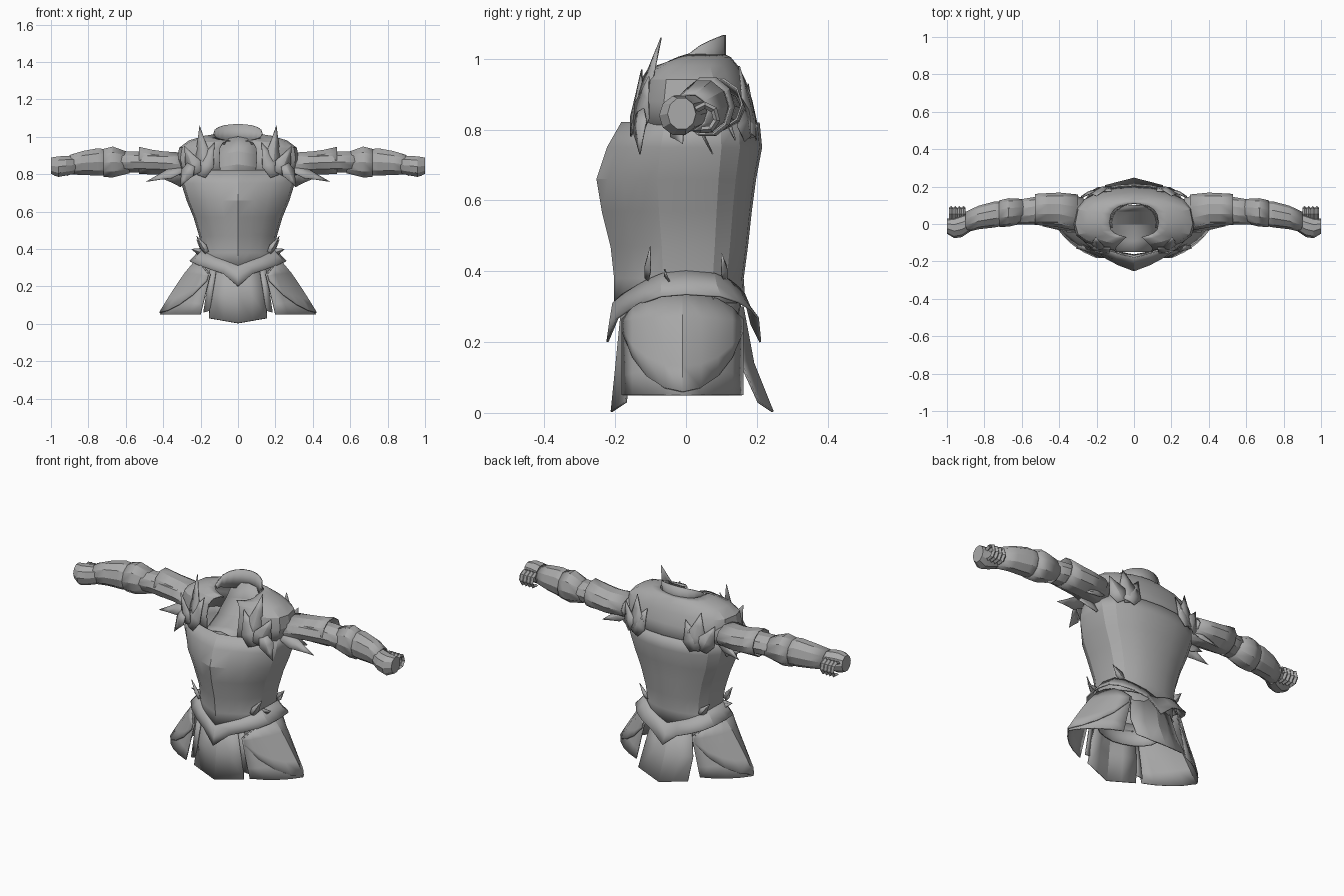
import bpy, bmesh
from math import sin, cos, pi, radians
from mathutils import Vector

cube = bpy.data.objects.get("Cube")
if cube:
    bpy.data.objects.remove(cube, do_unlink=True)

steel = bpy.data.materials.new("plain grey steel")
steel.use_nodes = True
GREY = (0.40, 0.40, 0.40, 1)
steel.diffuse_color = GREY
steel.node_tree.nodes["Principled BSDF"].inputs["Base Color"].default_value = GREY


def surface(name, rows, closed=False, caps=(False, False), mirror=False,
            thin=0.006, angle=22, cut=None):
    """Skin a list of equally long point rows."""
    bm = bmesh.new()
    grid = [[bm.verts.new(p) for p in row] for row in rows]
    n = len(rows[0])
    for a, b in zip(grid, grid[1:]):
        for i in range(n if closed else n - 1):
            j = (i + 1) % n
            bm.faces.new((a[i], a[j], b[j], b[i]))
    for flag, row in zip(caps, (grid[0], grid[-1])):
        if flag:
            bm.faces.new(row)
    if cut:
        gone = [f for f in bm.faces if cut(f.calc_center_median())]
        bmesh.ops.delete(bm, geom=gone, context='FACES')
    bmesh.ops.remove_doubles(bm, verts=bm.verts, dist=0.0005)
    bmesh.ops.recalc_face_normals(bm, faces=bm.faces)
    me = bpy.data.meshes.new(name)
    bm.to_mesh(me)
    bm.free()
    ob = bpy.data.objects.new(name, me)
    bpy.context.collection.objects.link(ob)
    me.materials.append(steel)
    bpy.ops.object.select_all(action='DESELECT')
    ob.select_set(True)
    bpy.context.view_layer.objects.active = ob
    bpy.ops.object.shade_smooth_by_angle(angle=radians(angle))
    if thin:
        mod = ob.modifiers.new("thickness", 'SOLIDIFY')
        mod.thickness, mod.offset = thin, 0
    if mirror:
        ob.modifiers.new("mirror", 'MIRROR')
    return ob


def body_ring(z, w, front, back, keel=0.35, dip=0.0, point=0.0, slope=0.0, n=20):
    """Cross-section with a keeled front. dip and point lower the front and
    back centres, slope lowers the front alone."""
    pts = []
    for i in range(n):
        a = 2 * pi * i / n
        s, c = sin(a), cos(a)
        full = abs(c) ** 0.65 if abs(c) > 0.001 else 0
        y = front * (keel * (1 - abs(s)) + (1 - keel) * full) if c > 0 else back * full
        drop = dip * c * c + point * max(0, 1 - abs(s) / 0.35) + slope * max(0, c)
        pts.append((w * s, y, z - drop))
    return pts


def tube_ring(x, y, z, ry, rz, n=10):
    return [(x, y + ry * cos(2 * pi * i / n), z + rz * sin(2 * pi * i / n))
            for i in range(n)]


# Cuirass with a sharp front keel
surface("cuirass", [body_ring(*r) for r in (
    (0.31, 0.225, -0.20, 0.165), (0.38, 0.193, -0.20, 0.16),
    (0.47, 0.205, -0.21, 0.172), (0.57, 0.235, -0.235, 0.183),
    (0.66, 0.272, -0.25, 0.195), (0.75, 0.30, -0.22, 0.212),
    (0.82, 0.305, -0.18, 0.205))], closed=True)

# Shoulder yoke, open at the throat
surface("shoulder_yoke", [body_ring(*r[:4], keel=0.15, slope=r[4]) for r in (
    (0.79, 0.295, -0.155, 0.205, 0), (0.88, 0.322, -0.15, 0.185, 0),
    (0.94, 0.312, -0.135, 0.165, 0), (0.978, 0.26, -0.115, 0.145, 0.01),
    (1.002, 0.18, -0.09, 0.125, 0.025), (1.01, 0.13, -0.075, 0.11, 0.035))],
    closed=True, cut=lambda c: abs(c.x) < 0.06 and c.y < 0)

# Hollow of the throat, a folded bowl from the chest edge to the nape
surface("throat_hollow", [[(x * w, y, z + 0.02 * (1 - abs(x))) for x in (-1, 0, 1)]
                          for z, y, w in ((0.80, -0.15, 0.10), (0.80, -0.09, 0.12),
                                          (0.83, 0.0, 0.13), (0.90, 0.07, 0.12),
                                          (0.98, 0.10, 0.10))])

# Standing collar round the back of the neck
angles = [radians(-105 + 17.5 * i) for i in range(13)]
surface("collar", [[(r * sin(a), 0.005 + 0.105 * cos(a), z + rise * max(0, cos(a)) ** 0.6)
                    for a in angles]
                   for z, rise, r in ((0.985, -0.03, 0.12), (1.005, 0.063, 0.13))])

# Arms, built on the left and mirrored
ARM_PARTS = {
    "upper_arm": ((.27, .05, .85, .09, .06), (.40, .07, .86, .085, .055),
                  (.54, .07, .865, .07, .055), (.66, .06, .865, .06, .055)),
    "arm_guard": ((.30, .06, .86, .095, .055), (.40, .08, .86, .085, .062),
                  (.46, .08, .865, .082, .066), (.53, .08, .873, .078, .074)),
    "elbow_guard": ((.58, .07, .86, .06, .055), (.67, .062, .865, .073, .084),
                    (.72, .055, .86, .068, .076)),
    "forearm": ((.68, .06, .862, .062, .068), (.75, .05, .865, .066, .074),
                (.83, .035, .86, .06, .064), (.90, .01, .85, .052, .052)),
    "hand": ((.86, .02, .85, .05, .048), (.92, -.01, .845, .06, .055),
             (.96, -.02, .84, .056, .058), (1.0, -.012, .845, .04, .046)),
}
for part, rings in ARM_PARTS.items():
    solid = part == "hand"
    surface(part, [tube_ring(*r) for r in rings], closed=True, mirror=True,
            caps=(solid, solid), thin=0 if solid else 0.006)

# Curled fingers behind each hand
for i in range(4):
    x = 0.912 + 0.022 * i
    rows = []
    for k in range(6):
        a = radians(-110 + 50 * k)
        rows.append([(x + 0.011 * cos(b), 0.053 + (0.034 + 0.01 * sin(b)) * cos(a),
                      0.833 + (0.036 + 0.01 * sin(b)) * sin(a))
                     for b in (0, pi / 2, pi, 3 * pi / 2)])
    surface(f"finger_{i + 1}", rows, closed=True, caps=(True, True), mirror=True, thin=0)


def leaf(name, base, tip, width):
    """Pointed, slightly folded leaf plate."""
    base, tip = Vector(base), Vector(tip)
    d = tip - base
    out = Vector((base.x * 0.3, base.y, 0)).normalized()
    side = d.cross(out).normalized() * width
    rows = []
    for t, w in ((0, 0.6), (0.35, 1), (0.65, 0.5), (1, 0)):
        mid = base + d * t
        rows.append([mid - side * w, mid + out * 0.01 * w, mid + side * w])
    surface(name, rows, mirror=True, thin=0.004)


LEAVES = {
    "front_shoulder_leaf": (((.18, -.145, .81), (.205, -.07, 1.06), .045),
                            ((.20, -.145, .79), (.125, -.125, .97), .05),
                            ((.22, -.135, .80), (.285, -.105, .95), .05),
                            ((.25, -.13, .85), (.31, -.13, .73), .04)),
    "back_shoulder_leaf": (((.18, .19, .78), (.20, .15, .98), .055),
                           ((.19, .19, .78), (.12, .175, .93), .05),
                           ((.22, .175, .78), (.28, .14, .92), .05)),
    "arm_leaf": (((.29, -.03, .83), (.49, -.01, .76), .035),
                 ((.29, .11, .83), (.43, .14, .77), .03),
                 ((.28, .04, .80), (.40, .05, .775), .07)),
    "hip_leaf": (((.165, -.11, .38), (.222, -.10, .47), .02),
                 ((.185, -.05, .38), (.25, -.06, .40), .02),
                 ((.165, .11, .38), (.222, .10, .45), .02)),
}
for part, items in LEAVES.items():
    for i, spec in enumerate(items):
        leaf(f"{part}_{i + 1}", *spec)

# Belt with a pointed front and back, and the skirt lining under it
surface("belt", [body_ring(0.40, 0.20, -0.205, 0.17, dip=0.07, point=0.02),
                 body_ring(0.365, 0.228, -0.215, 0.185, dip=0.065, point=0.05),
                 body_ring(0.335, 0.258, -0.222, 0.21, dip=0.065, point=0.07)],
        closed=True)
surface("skirt_lining", [body_ring(0.34, 0.195, -0.18, 0.155, keel=0.1),
                         body_ring(0.27, 0.19, -0.17, 0.15, keel=0.1),
                         body_ring(0.21, 0.18, -0.165, 0.145, keel=0.1)], closed=True)


# Side skirt plates: a straight lower layer and a leaf-shaped upper layer
def side_plate(name, offset, low):
    rows = []
    for k in range(5):
        row = []
        for i in range(9):
            s = -1 + i / 4
            top = 0.34 - 0.075 * s * s
            z = top + (low(abs(s)) - top) * k / 4
            t = (0.34 - z) / 0.29
            c = 0.55 * (1 - abs(s)) + 0.45 * cos(s * pi / 2)
            y = 0.17 * (0.6 * s + 0.4 * sin(s * pi / 2))
            row.append((0.13 + 0.07 * t + (0.085 + 0.13 * t ** 0.8) * c + offset,
                        -0.01 + y, z))
        rows.append(row)
    surface(name, rows, mirror=True)


side_plate("side_skirt_lower", 0, lambda s: 0.05)
side_plate("side_skirt_upper", 0.01, lambda s: 0.06 + 0.17 * s ** 2)

# Narrow strips filling the gaps beside the front skirt
surface("front_strip", [[(.115, -.165, .29), (.15, -.155, .29)],
                        [(.15, -.165, .07), (.185, -.155, .06)]], mirror=True)


# Front and back skirt plates with pointed hems
def hanging_plate(name, profile):
    rows = []
    for z, y, w, tip in profile:
        sign = 1 if y > 0 else -1
        rows.append([(w * s, y - sign * 0.04 * abs(s), z - tip * (1 - abs(s)))
                     for s in (-1, -0.5, 0, 0.5, 1)])
    surface(name, rows)


hanging_plate("front_skirt", ((.30, -.18, .12, 0), (.16, -.195, .145, .01),
                              (.03, -.21, .155, .027)))
hanging_plate("back_skirt", ((.30, .16, .12, 0), (.15, .19, .15, .01),
                             (.03, .245, .155, .027)))
